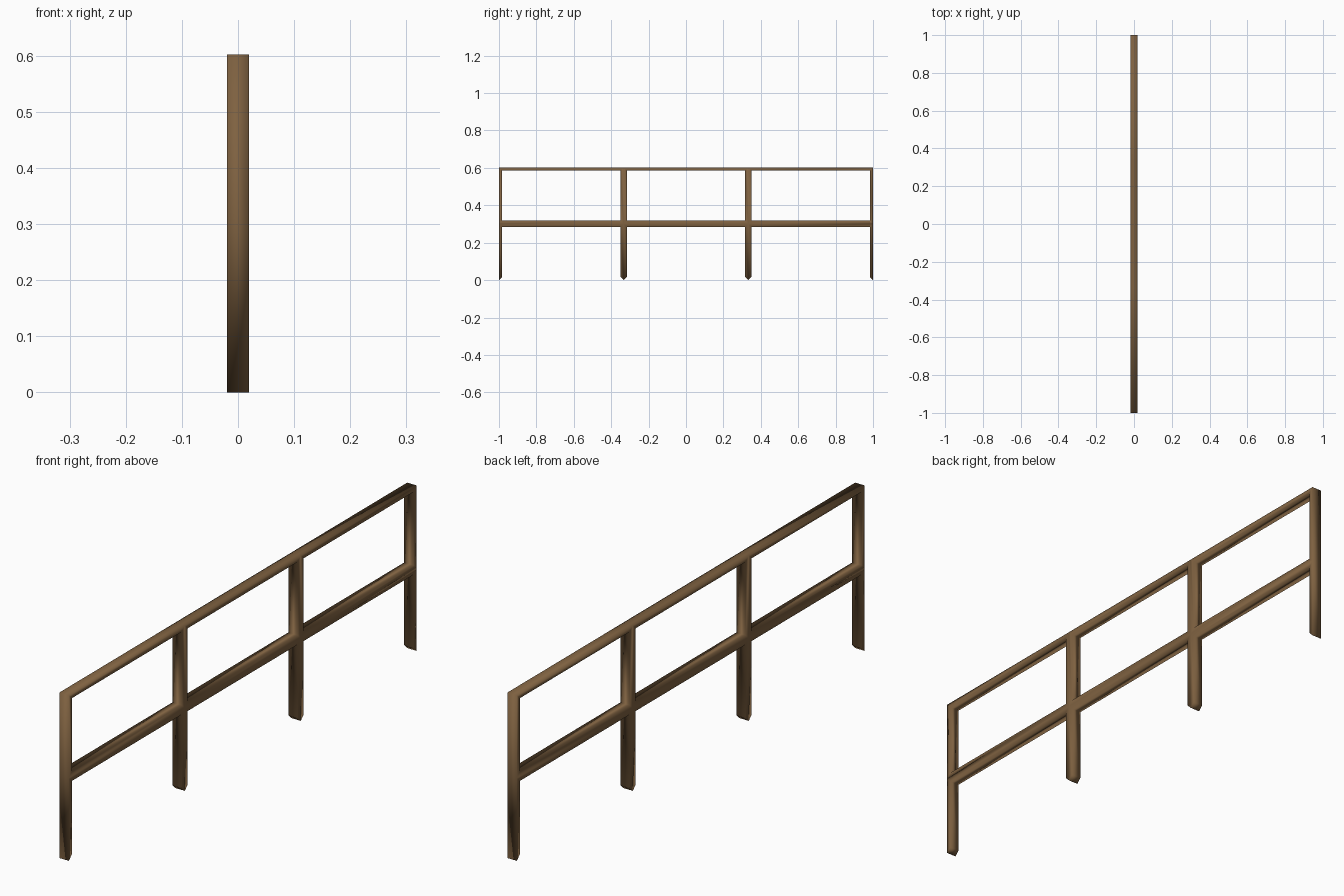
import bpy
import bmesh
from mathutils import Matrix

if "Cube" in bpy.data.objects:
    bpy.data.objects.remove(bpy.data.objects["Cube"])

HEIGHT = 0.602      # total height
INSET = 0.0168      # half width of posts and rails, seen from the side
DEPTH = 0.0385      # thickness along x

wood = bpy.data.materials.new("brown wood")
wood.diffuse_color = (0.21, 0.12, 0.052, 1)
wood.use_nodes = True
wood.node_tree.nodes["Principled BSDF"].inputs["Base Color"].default_value = wood.diffuse_color

# Panel grid: three bays long, two rows high, standing in the y-z plane
bm = bmesh.new()
h = HEIGHT / 2
bmesh.ops.create_grid(bm, x_segments=3, y_segments=2, size=1)
bm.transform(Matrix(((0, 0, 1, 0), (1, 0, 0, 0), (0, h, 0, h), (0, 0, 0, 1))))
bm.normal_update()

# Mitred frame round each bay, then open the bays and the ground edge
# (this leaves the posts with pointed feet)
bays = list(bm.faces)
bmesh.ops.inset_individual(bm, faces=bays, thickness=INSET, use_even_offset=True)
ground = [f for f in bm.faces
          if f not in bays and f.calc_center_median().z < INSET]
bmesh.ops.delete(bm, geom=bays + ground, context='FACES')
bm.normal_update()
for f in bm.faces:
    f.smooth = True

mesh = bpy.data.meshes.new("fence_posts_and_rails")
bm.to_mesh(mesh)
bm.free()
mesh.materials.append(wood)
fence = bpy.data.objects.new("fence_posts_and_rails", mesh)
bpy.context.collection.objects.link(fence)

# Thickness of the timber
solid = fence.modifiers.new("thickness", 'SOLIDIFY')
solid.thickness = DEPTH
solid.offset = 0
